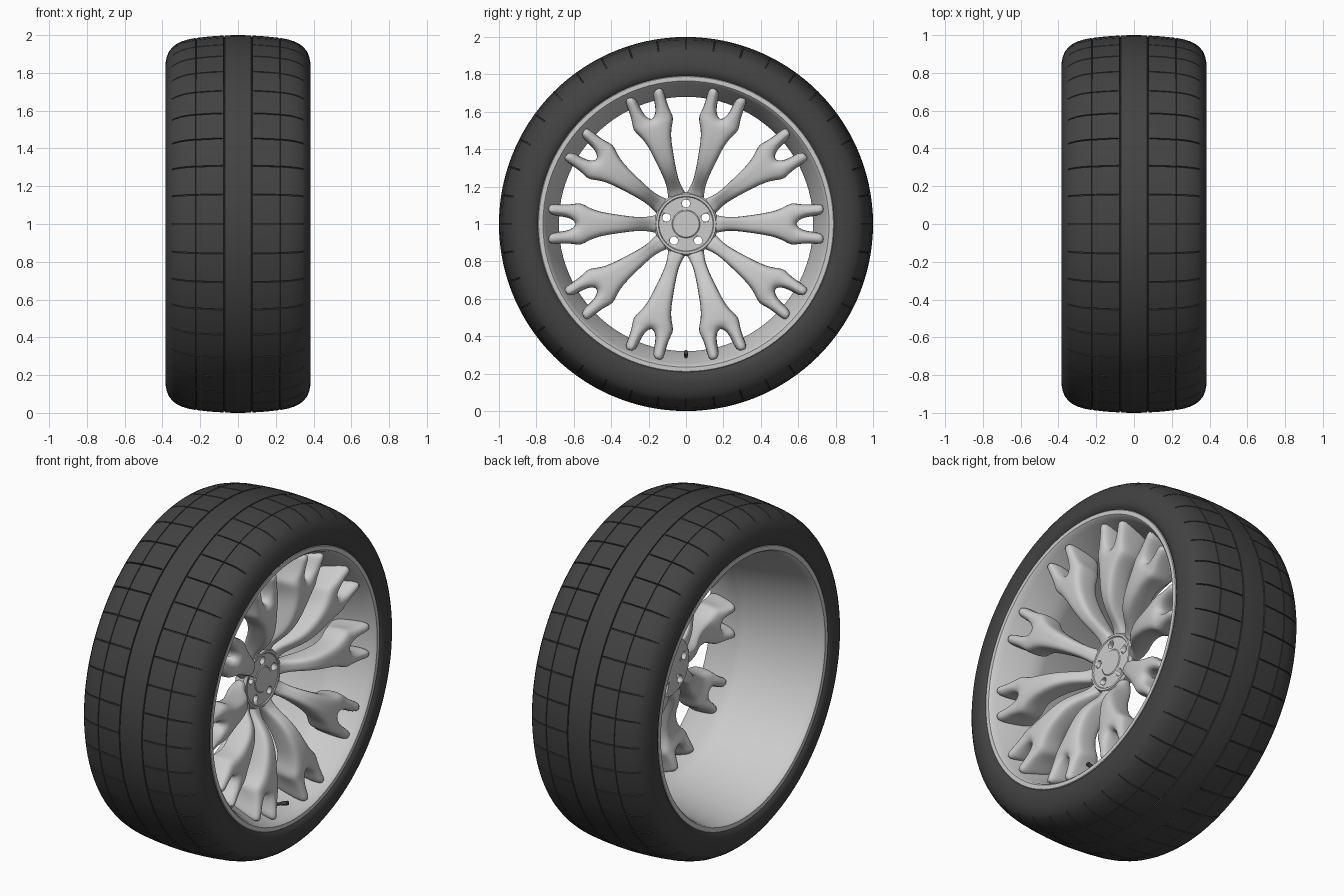
import bpy, bmesh, math
from mathutils import Vector, Matrix

if "Cube" in bpy.data.objects:
    bpy.data.objects.remove(bpy.data.objects["Cube"])

CENTRE = Vector((0, 0, 1))


def finish(bm, name, mat=None, angle=35):
    bmesh.ops.recalc_face_normals(bm, faces=bm.faces)
    me = bpy.data.meshes.new(name)
    bm.to_mesh(me)
    bm.free()
    ob = bpy.data.objects.new(name, me)
    bpy.context.collection.objects.link(ob)
    if mat:
        me.materials.append(mat)
    bpy.ops.object.select_all(action='DESELECT')
    ob.select_set(True)
    bpy.context.view_layer.objects.active = ob
    bpy.ops.object.shade_smooth_by_angle(angle=math.radians(angle))
    return ob


def lathe(profile, angles, closed=True, depth=None):
    """Revolve (x, radius) points about the x axis; depth(x, r, k) sinks grooves."""
    bm = bmesh.new()
    rings = []
    for k, a in enumerate(angles):
        ring = []
        for x, r in profile:
            rr = r - (depth(x, r, k) if depth else 0)
            ring.append(bm.verts.new(CENTRE + Vector((x, rr * math.cos(a), rr * math.sin(a)))))
        rings.append(ring)
    n = len(profile)
    for k in range(len(rings)):
        p, q = rings[k], rings[(k + 1) % len(rings)]
        for i in range(n if closed else n - 1):
            j = (i + 1) % n
            bm.faces.new((p[i], p[j], q[j], q[i]))
    return bm


def full_circle(n):
    return [2 * math.pi * k / n for k in range(n)]


rubber = bpy.data.materials.new("rubber")
rubber.diffuse_color = (0.055, 0.055, 0.055, 1)
rubber.use_nodes = True
rubber.node_tree.nodes["Principled BSDF"].inputs["Base Color"].default_value = rubber.diffuse_color

# Tyre: half profile from the centre line to the bead, with circumferential grooves
def groove(x, r, w=0.003, d=0.009):
    return [(x - w, r), (x - w * 0.7, r - d), (x + w * 0.7, r - d), (x + w, r)]

half = [(0.0, 1.0), (0.035, 0.9995)] + groove(0.073, 0.998) + [
    (0.082, 0.9975), (0.085, 0.9973), (0.15, 0.993)] + groove(0.222, 0.985, 0.002, 0.005) + [
    (0.265, 0.977), (0.30, 0.966), (0.33, 0.950), (0.345, 0.938), (0.349, 0.934), (0.366, 0.912),
    (0.377, 0.885), (0.384, 0.85), (0.385, 0.825), (0.379, 0.803), (0.368, 0.791), (0.345, 0.785)]
tyre_profile = [(-x, r) for x, r in reversed(half[1:])] + half
tyre_angles = []
for s in range(40):
    tyre_angles += [math.radians(s * 9 + d) for d in (-0.18, -0.12, 0.12, 0.18, 3.1, 6.0)]

def lateral(x, r, k):
    return 0.009 if k % 6 in (1, 2) and 0.084 < abs(x) < 0.347 and r > 0.93 else 0

finish(lathe(tyre_profile, tyre_angles, closed=False, depth=lateral), "tyre", rubber, 30)

# Rim barrel with front and back lips
rim_profile = [
    (-0.362, 0.797), (-0.372, 0.79), (-0.372, 0.765), (-0.362, 0.757), (-0.33, 0.75),
    (-0.10, 0.712), (0.10, 0.682), (0.14, 0.680), (0.19, 0.692), (0.31, 0.732), (0.335, 0.745),
    (0.362, 0.755), (0.372, 0.765), (0.372, 0.788), (0.362, 0.797), (0.33, 0.78),
    (0.20, 0.72), (0.10, 0.70), (-0.10, 0.73), (-0.33, 0.78)]
finish(lathe(rim_profile, full_circle(96)), "rim")

# Hub disc with five bolt holes
hub_profile = [(0.085, 0.0001), (0.085, 0.15), (0.095, 0.165), (0.15, 0.17), (0.165, 0.16),
               (0.165, 0.148), (0.160, 0.144), (0.160, 0.075), (0.164, 0.07), (0.164, 0.0001)]
bm = lathe(hub_profile, full_circle(60))
bmesh.ops.delete(bm, geom=[f for f in bm.faces if all((v.co - CENTRE).yz.length < 0.001 for v in f.verts)],
                 context='FACES')
bmesh.ops.remove_doubles(bm, verts=bm.verts, dist=0.0005)
hub = finish(bm, "hub")
bm = bmesh.new()
for k in range(5):
    a = math.radians(90 + 72 * k)
    pos = CENTRE + Vector((0.12, 0.11 * math.cos(a), 0.11 * math.sin(a)))
    bmesh.ops.create_cone(bm, cap_ends=True, segments=20, radius1=0.022, radius2=0.022, depth=0.3,
                          matrix=Matrix.Translation(pos) @ Matrix.Rotation(math.pi / 2, 4, 'Y'))
cutter = finish(bm, "bolt_hole_cutter")
cutter.hide_render = True
cutter.hide_set(True)
cut = hub.modifiers.new("bolt_holes", 'BOOLEAN')
cut.operation = 'DIFFERENCE'
cut.solver = 'EXACT'
cut.object = cutter

# Forked spokes: front radius, back radius, inner and outer half width, front x, back x
sections = [
    (0.145, 0.145, 0, 0.054, 0.160, 0.09), (0.18, 0.18, 0, 0.044, 0.168, 0.09),
    (0.22, 0.24, 0, 0.036, 0.205, 0.10), (0.28, 0.30, 0, 0.040, 0.268, 0.13),
    (0.36, 0.37, 0, 0.051, 0.308, 0.165), (0.46, 0.46, 0, 0.066, 0.330, 0.185),
    (0.52, 0.51, 0, 0.088, 0.336, 0.18), (0.56, 0.55, 0, 0.113, 0.338, 0.17),
    (0.59, 0.57, 0, 0.114, 0.338, 0.165), (0.63, 0.60, 0.030, 0.106, 0.343, 0.155),
    (0.69, 0.65, 0.040, 0.106, 0.350, 0.145), (0.757, 0.685, 0.043, 0.112, 0.364, 0.14)]

def spoke(angle):
    bm = bmesh.new()
    for side in (1, -1):
        rings = []
        for i, (rf, rb, inn, out, f, b) in enumerate(sections):
            dip = (0.03 if i >= 8 else 0.0)
            span = out - inn
            pts = [(inn, f - dip), (inn + span * 0.4, f), (inn + span * 0.82, f - 0.008), (out, f - 0.035),
                   (inn + span * 0.95, b + 0.03), (inn + span * 0.75, b), (inn, b)]
            ring = []
            for w, x in pts:
                r = rf + (rb - rf) * (f - x) / (f - b)
                ring.append(bm.verts.new((x, r, side * w)))
            rings.append(ring)
        for i in range(len(rings) - 1):
            p, q = rings[i], rings[i + 1]
            for j in range(6):
                bm.faces.new((p[j], p[j + 1], q[j + 1], q[j]))
            if sections[i + 1][2] > 0:      # inner wall of the fork
                bm.faces.new((p[6], p[0], q[0], q[6]))
        bm.faces.new(rings[0])
        bm.faces.new(rings[-1])
    bmesh.ops.remove_doubles(bm, verts=bm.verts, dist=0.0001)
    bmesh.ops.transform(bm, verts=bm.verts,
                        matrix=Matrix.Translation(CENTRE) @ Matrix.Rotation(angle, 4, 'X'))
    return bm

for k in range(10):
    ob = finish(spoke(math.radians(36 * k)), f"spoke_{k + 1}", angle=60)
    sub = ob.modifiers.new("round", 'SUBSURF')
    sub.levels = sub.render_levels = 2

# Valve stem with cap at the bottom of the rim
bm = bmesh.new()
start, end = Vector((0.24, 0, 0.285)), Vector((0.325, 0, 0.315))
axis = (end - start).normalized()
turn = axis.to_track_quat('Z', 'Y').to_matrix().to_4x4()
for t0, t1, rad in ((0.0, 0.6, 0.008), (0.55, 1.0, 0.012)):
    p, q = start.lerp(end, t0), start.lerp(end, t1)
    bmesh.ops.create_cone(bm, cap_ends=True, segments=16, radius1=rad, radius2=rad, depth=(q - p).length,
                          matrix=Matrix.Translation((p + q) / 2) @ turn)
finish(bm, "valve_stem", rubber)
